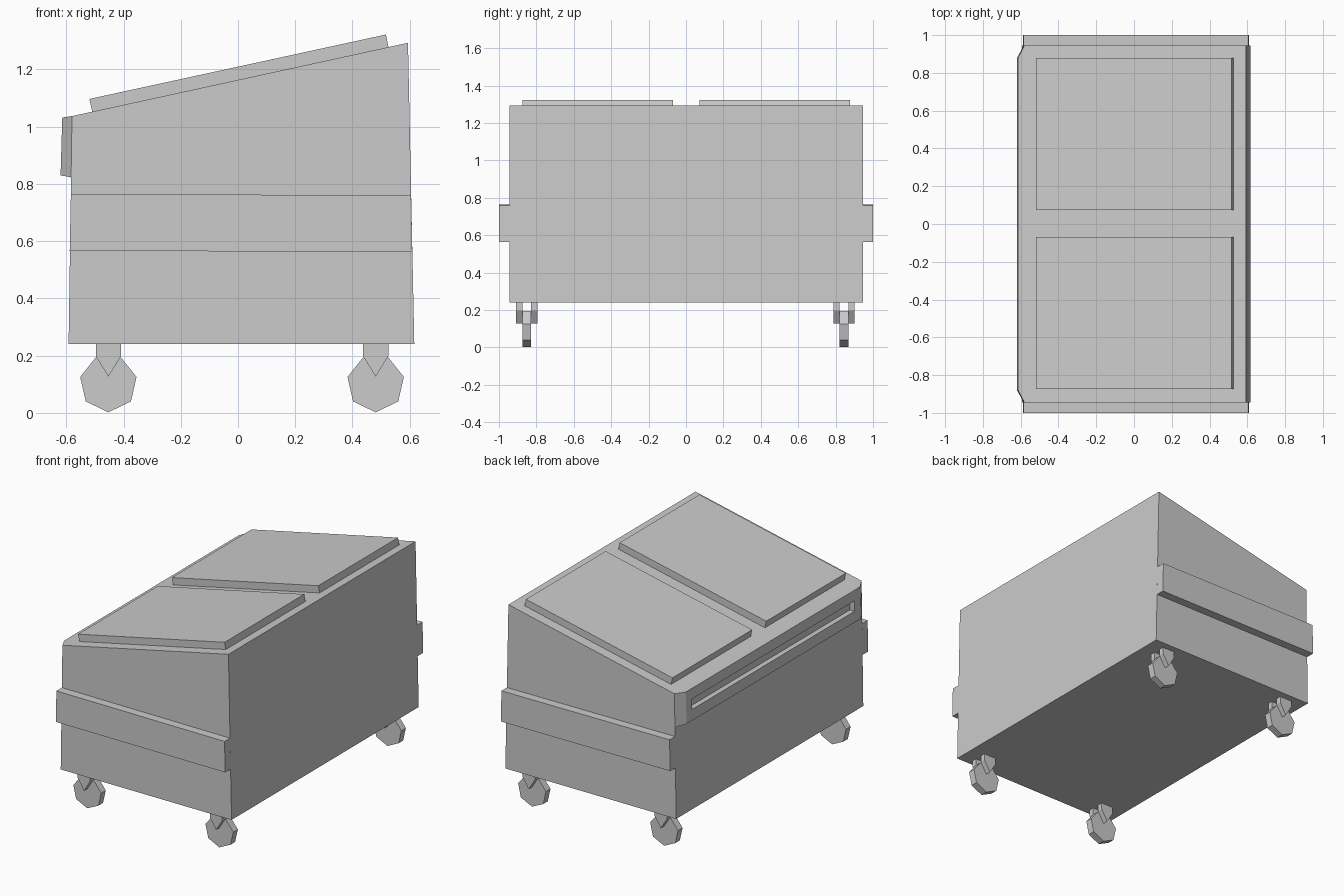
import bpy
import bmesh
import math

cube = bpy.data.objects.get("Cube")
if cube:
    bpy.data.objects.remove(cube, do_unlink=True)

grey = bpy.data.materials.new("light_grey")
grey.use_nodes = True
grey.diffuse_color = (0.6, 0.6, 0.6, 1)
grey.node_tree.nodes["Principled BSDF"].inputs["Base Color"].default_value = (0.6, 0.6, 0.6, 1)


def finish(name, bm):
    bmesh.ops.recalc_face_normals(bm, faces=bm.faces)
    mesh = bpy.data.meshes.new(name)
    bm.to_mesh(mesh)
    bm.free()
    mesh.materials.append(grey)
    obj = bpy.data.objects.new(name, mesh)
    bpy.context.collection.objects.link(obj)
    return obj


def prism(name, profile, y0, y1):
    """Extrude an (x, z) outline from y0 to y1."""
    bm = bmesh.new()
    face = bm.faces.new([bm.verts.new((x, y0, z)) for x, z in profile])
    ext = bmesh.ops.extrude_face_region(bm, geom=[face])["geom"]
    moved = [v for v in ext if isinstance(v, bmesh.types.BMVert)]
    bmesh.ops.translate(bm, vec=(0, y1 - y0, 0), verts=moved)
    return finish(name, bm)


# Bin body with a sloping top
HALF = 0.945
prism("bin_body", [(-0.592, 0.24), (0.616, 0.24), (0.594, 1.293), (-0.58, 1.037)], -HALF, HALF)

# Lifting bands on both ends
band = [(-0.588, 0.566), (0.609, 0.563), (0.605, 0.76), (-0.584, 0.765)]
prism("front_band", band, -1, -HALF)
prism("back_band", band, HALF, 1)

# Pair of lids lying on the slope
lid = [(-0.509, 1.05), (0.526, 1.276), (0.517, 1.322), (-0.519, 1.097)]
prism("front_lid", lid, -0.874, -0.069)
prism("back_lid", lid, 0.073, 0.878)

# Grip rail with chamfered ends along the low side
bm = bmesh.new()
for side in (-1, 1):
    for x, y, z in ((-0.583, HALF, 0.823), (-0.58, HALF, 1.037),
                    (-0.62, 0.88, 0.83), (-0.614, 0.88, 1.032)):
        bm.verts.new((x, side * y, z))
bmesh.ops.convex_hull(bm, input=bm.verts)
bmesh.ops.dissolve_limit(bm, angle_limit=math.radians(1), verts=bm.verts, edges=bm.edges)
rail = finish("grip_rail", bm)

# Long slot cut into the rail
cutter = prism("slot_cutter", [(-0.7, 0.9), (-0.585, 0.9), (-0.585, 0.965), (-0.7, 0.965)], -0.82, 0.82)
cutter.hide_render = True
cut = rail.modifiers.new("slot", "BOOLEAN")
cut.operation = "DIFFERENCE"
cut.solver = "EXACT"
cut.object = cutter
bpy.context.view_layer.objects.active = rail
bpy.ops.object.modifier_apply(modifier="slot")
bpy.data.objects.remove(cutter, do_unlink=True)

# Casters: seven-sided wheel between two pointed fork prongs
for end, y in (("front", -0.852), ("back", 0.845)):
    for side, x in (("right", -0.453), ("left", 0.481)):
        label = f"{end}_{side}"
        angles = [math.tau * i / 7 for i in range(7)]
        wheel = [(x + 0.101 * math.sin(a), 0.103 - 0.101 * math.cos(a)) for a in angles]
        prism(label + "_wheel", wheel, y - 0.023, y + 0.023)
        prong = [(x - 0.044, 0.24), (x - 0.044, 0.198), (x, 0.127), (x + 0.044, 0.198), (x + 0.044, 0.24)]
        prism(label + "_outer_prong", prong, y - 0.057, y - 0.023)
        prism(label + "_inner_prong", prong, y + 0.023, y + 0.057)
